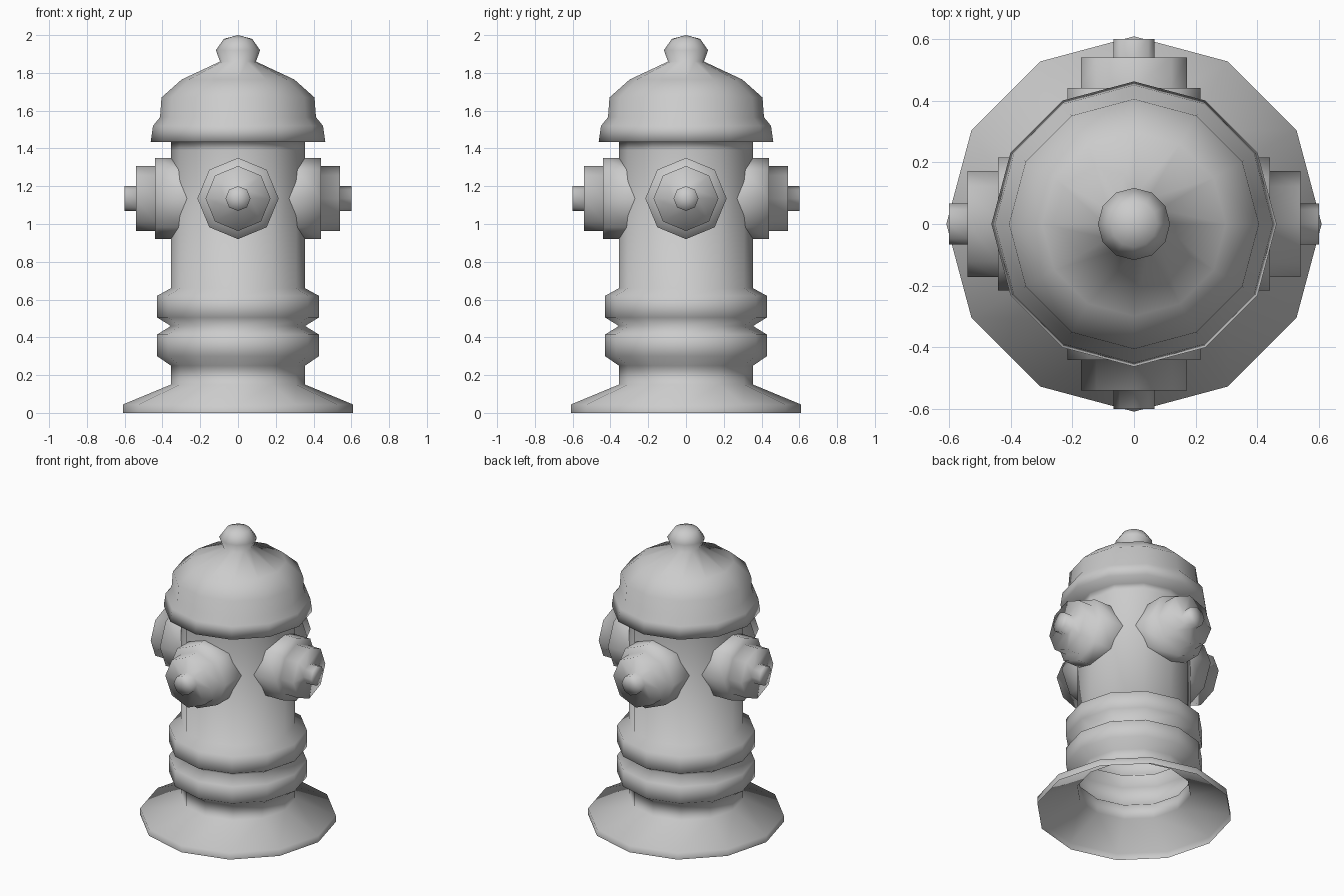
import bpy, bmesh, math
from mathutils import Matrix

if "Cube" in bpy.data.objects:
    bpy.data.objects.remove(bpy.data.objects["Cube"])

grey = bpy.data.materials.new("light grey")
grey.diffuse_color = (0.6, 0.6, 0.6, 1)
grey.use_nodes = True
grey.node_tree.nodes["Principled BSDF"].inputs["Base Color"].default_value = grey.diffuse_color


def lathe(name, profile, sides, matrix=Matrix(), start_rule=None):
    """Revolve (radius, height) points around z; radius 0 closes to a point."""
    bm = bmesh.new()
    rings = []
    for i, (r, z) in enumerate(profile):
        if r == 0:
            rings.append([bm.verts.new((0, 0, z))] * sides)
            continue
        ring = []
        for k in range(sides):
            a = 2 * math.pi * k / sides
            x, y = r * math.cos(a), r * math.sin(a)
            h = start_rule(y) if start_rule and i == 0 else z
            ring.append(bm.verts.new((x, y, h)))
        rings.append(ring)
    for low, high in zip(rings, rings[1:]):
        for k in range(sides):
            n = (k + 1) % sides
            corners = [low[k], low[n], high[n], high[k]]
            bm.faces.new(list(dict.fromkeys(corners)))
    bm.transform(matrix)
    for f in bm.faces:
        f.smooth = True
    mesh = bpy.data.meshes.new(name)
    bm.to_mesh(mesh)
    bm.free()
    mesh.materials.append(grey)
    ob = bpy.data.objects.new(name, mesh)
    bpy.context.collection.objects.link(ob)
    return ob


R = 0.355  # barrel radius

# Hollow flared foot, two rings and barrel, open underneath
lathe("barrel", [
    (0.608, 0), (0.608, 0.045), (R, 0.15), (R, 0.25),
    (0.428, 0.30), (0.428, 0.415), (R, 0.46), (0.428, 0.505),
    (0.428, 0.62), (R, 0.66), (R, 1.39)], 12)

# Domed bonnet with lip, collar below and knob on top
lathe("bonnet", [
    (R, 1.39), (R, 1.435), (0.462, 1.435), (0.45, 1.52), (0.413, 1.565),
    (0.405, 1.67), (0.298, 1.765), (0.095, 1.86), (0.117, 1.92),
    (0.075, 1.98), (0, 2.0)], 12)


def barrel_surface(y):
    """Distance from the axis to the twelve-sided barrel at sideways offset y."""
    y = abs(y)
    if y < R / 2:
        return R - y * math.tan(math.radians(15))
    return R * math.cos(math.radians(30)) - (y - R / 2)


# Four stepped outlets, each starting on the barrel surface
for k, side in enumerate(("right", "back", "left", "front")):
    place = (Matrix.Translation((0, 0, 1.135))
             @ Matrix.Rotation(k * math.pi / 2, 4, 'Z')
             @ Matrix.Rotation(math.pi / 2, 4, 'Y'))
    lathe(side + "_outlet", [
        (0.215, 0.3), (0.215, 0.44), (0.172, 0.44), (0.172, 0.54),
        (0.066, 0.54), (0.066, 0.60), (0, 0.60)], 8, place, barrel_surface)
